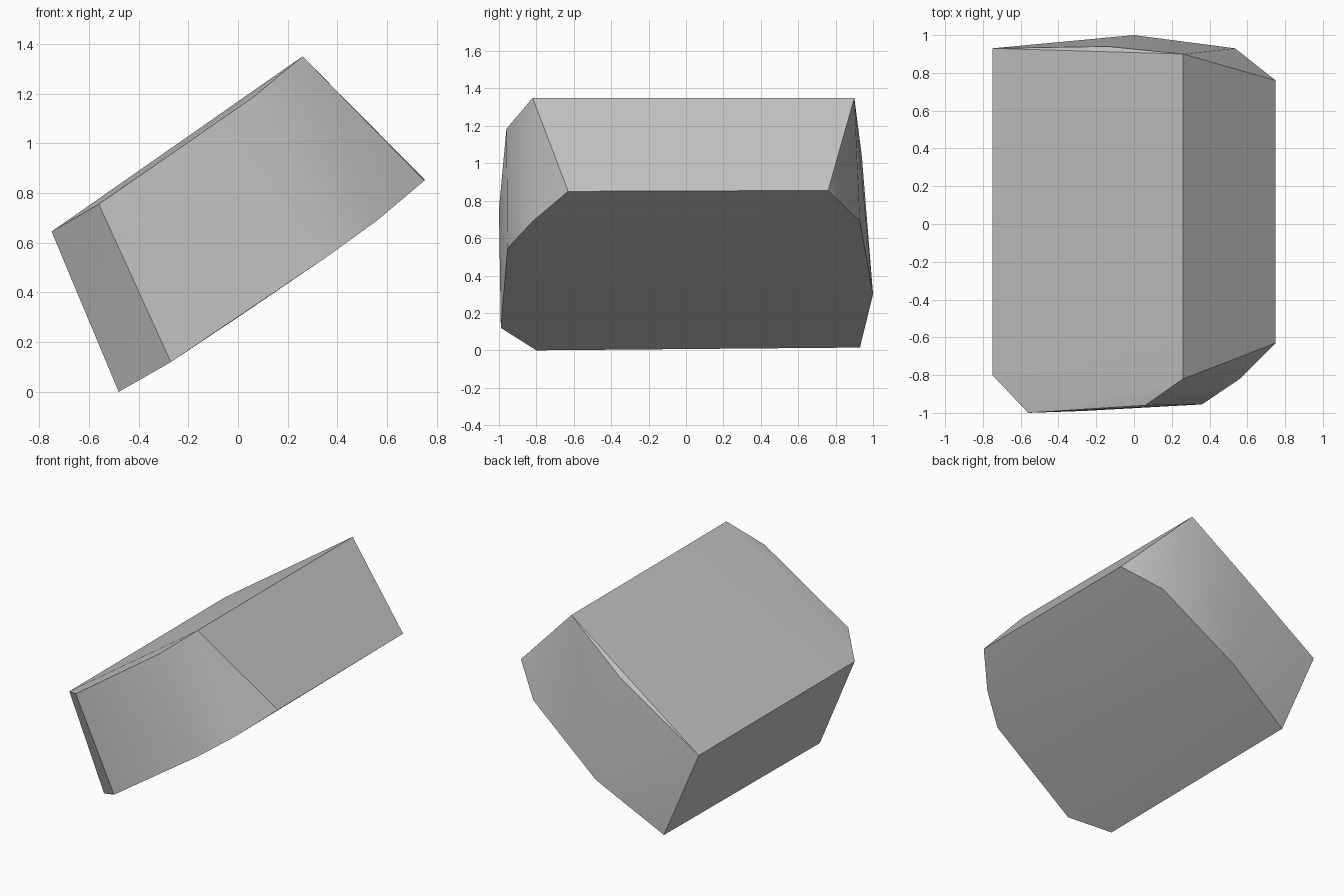
import bpy
import bmesh
import math

cube = bpy.data.objects.get("Cube")
if cube:
    bpy.data.objects.remove(cube, do_unlink=True)

# Single stone colour
grey = bpy.data.materials.new("stone grey")
grey.use_nodes = True
colour = (0.55, 0.55, 0.55, 1)
grey.diffuse_color = colour
grey.node_tree.nodes["Principled BSDF"].inputs["Base Color"].default_value = colour

# Outline of the upper slanted face
upper = [
    (-0.75, 0.93, 0.645), (-0.75, -0.80, 0.645), (-0.56, -1.0, 0.755),
    (0.06, -0.96, 1.185), (0.26, -0.82, 1.35), (0.26, 0.90, 1.35),
    (-0.14, 0.94, 1.04),
]
# Outline of the lower slanted face
lower = [
    (-0.48, 0.93, 0.015), (-0.48, -0.80, 0), (-0.27, -0.99, 0.12),
    (0.36, -0.955, 0.545), (0.56, -0.82, 0.69), (0.75, -0.63, 0.85),
    (0.75, 0.76, 0.855), (0.535, 0.93, 0.69), (0, 1.0, 0.30),
]

# Wrap the two outlines into one faceted block
bm = bmesh.new()
for point in upper + lower:
    bm.verts.new(point)
bmesh.ops.convex_hull(bm, input=bm.verts[:])
bmesh.ops.dissolve_limit(bm, angle_limit=math.radians(0.5),
                         verts=bm.verts[:], edges=bm.edges[:])
bmesh.ops.recalc_face_normals(bm, faces=bm.faces[:])
mesh = bpy.data.meshes.new("stone_block")
bm.to_mesh(mesh)
bm.free()
mesh.materials.append(grey)

block = bpy.data.objects.new("stone_block", mesh)
bpy.context.collection.objects.link(block)

# Soft bends with crisp main edges
bpy.ops.object.select_all(action="DESELECT")
block.select_set(True)
bpy.context.view_layer.objects.active = block
bpy.ops.object.shade_smooth_by_angle(angle=math.radians(30))
